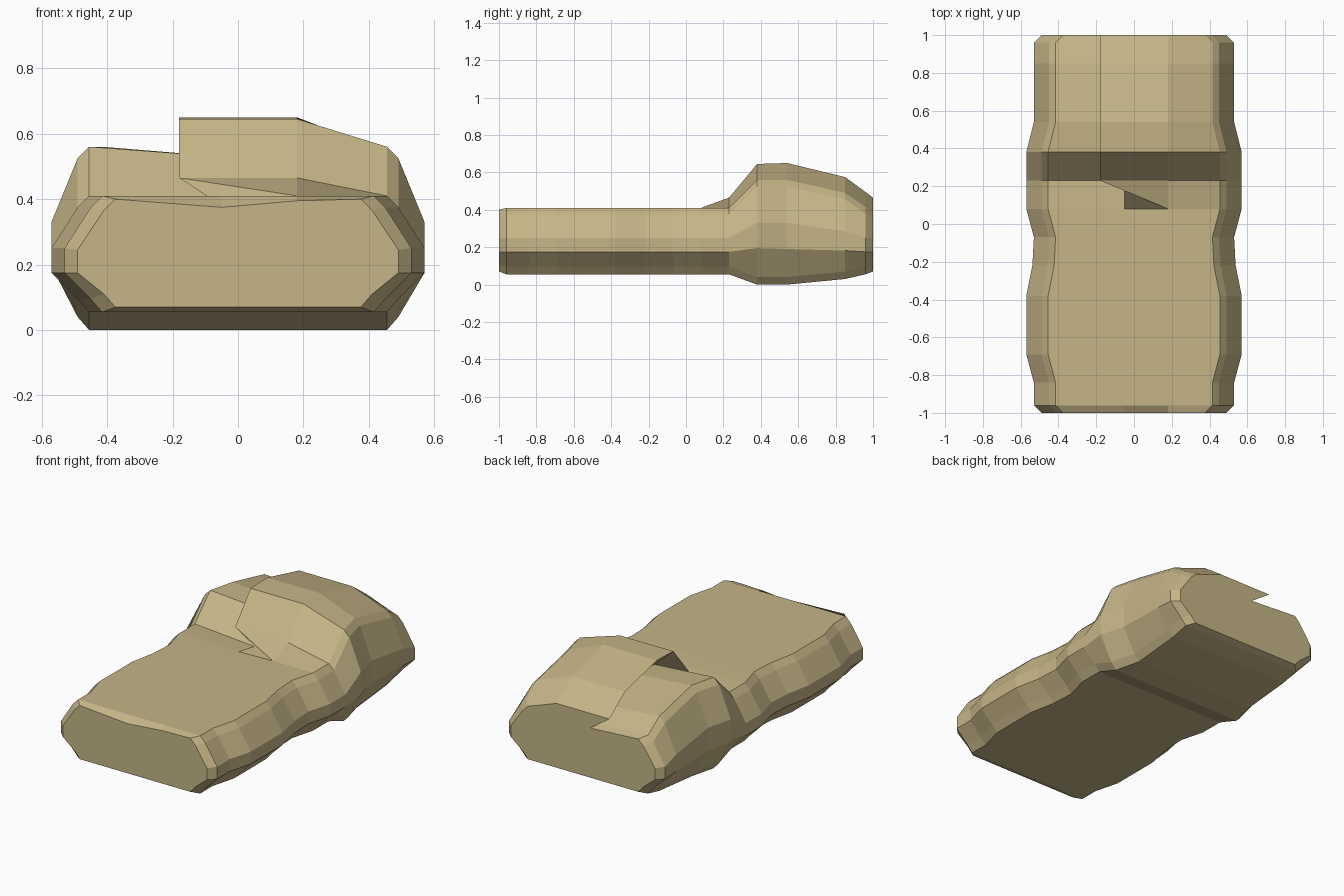
import bpy, bmesh

# Stations along the body:
# y, half width, bottom z, lower side z, upper side z, deck z, inner groove z, flap edge x, flap z
STATIONS = [
    (-1.00, 0.490, 0.070, 0.175, 0.245, 0.400, 0.375, 0.18, 0.395),
    (-0.96, 0.530, 0.055, 0.175, 0.250, 0.410, 0.410, 0.18, 0.410),
    (-0.84, 0.530, 0.055, 0.175, 0.250, 0.410, 0.410, 0.18, 0.410),
    (-0.69, 0.570, 0.055, 0.175, 0.250, 0.410, 0.410, 0.18, 0.410),
    (-0.38, 0.570, 0.055, 0.175, 0.250, 0.410, 0.410, 0.18, 0.410),
    (-0.22, 0.538, 0.055, 0.175, 0.250, 0.410, 0.410, 0.18, 0.410),
    (-0.07, 0.530, 0.055, 0.175, 0.250, 0.410, 0.410, 0.18, 0.410),
    (0.08, 0.570, 0.055, 0.175, 0.250, 0.410, 0.405, 0.18, 0.410),
    (0.23, 0.570, 0.055, 0.175, 0.250, 0.410, 0.380, -0.18, 0.465),
    (0.38, 0.570, 0.000, 0.195, 0.330, 0.560, 0.530, -0.18, 0.645),
    (0.54, 0.530, 0.000, 0.190, 0.330, 0.560, 0.530, -0.18, 0.650),
    (0.85, 0.530, 0.030, 0.182, 0.285, 0.490, 0.460, -0.18, 0.575),
    (0.96, 0.530, 0.055, 0.175, 0.250, 0.415, 0.390, -0.18, 0.495),
    (1.00, 0.490, 0.070, 0.175, 0.245, 0.395, 0.375, -0.18, 0.465),
]


def section(w, bottom, lo, hi, deck, groove, flap_x, flap_z):
    """Cross-section: mirrored chamfered sides plus the overlapping flap."""
    s = w - 0.115
    side = [(s, deck), (s + 0.035, deck - 0.035), (w, hi), (w, lo),
            (s + 0.035, bottom + 0.04), (s, bottom)]
    flap = [(-0.05, groove), (flap_x, flap_z), (0.18, flap_z)]
    return flap + side + [(-x, z) for x, z in reversed(side)]


# Body lofted through the sections
bm = bmesh.new()
rings = [[bm.verts.new((x, st[0], z)) for x, z in section(*st[1:])] for st in STATIONS]
n = len(rings[0])
for a, b in zip(rings, rings[1:]):
    for i in range(n):
        j = (i + 1) % n
        bm.faces.new((a[i], a[j], b[j], b[i]))
bm.faces.new(rings[0])
bm.faces.new(rings[-1])
bmesh.ops.remove_doubles(bm, verts=bm.verts, dist=0.0005)
bmesh.ops.recalc_face_normals(bm, faces=bm.faces)

mesh = bpy.data.meshes.new("folded_bedroll")
bm.to_mesh(mesh)
bm.free()
body = bpy.data.objects.new("folded_bedroll", mesh)
bpy.context.collection.objects.link(body)

# Tan cloth
cloth = bpy.data.materials.new("tan_cloth")
cloth.diffuse_color = (0.56, 0.46, 0.24, 1)
mesh.materials.append(cloth)
